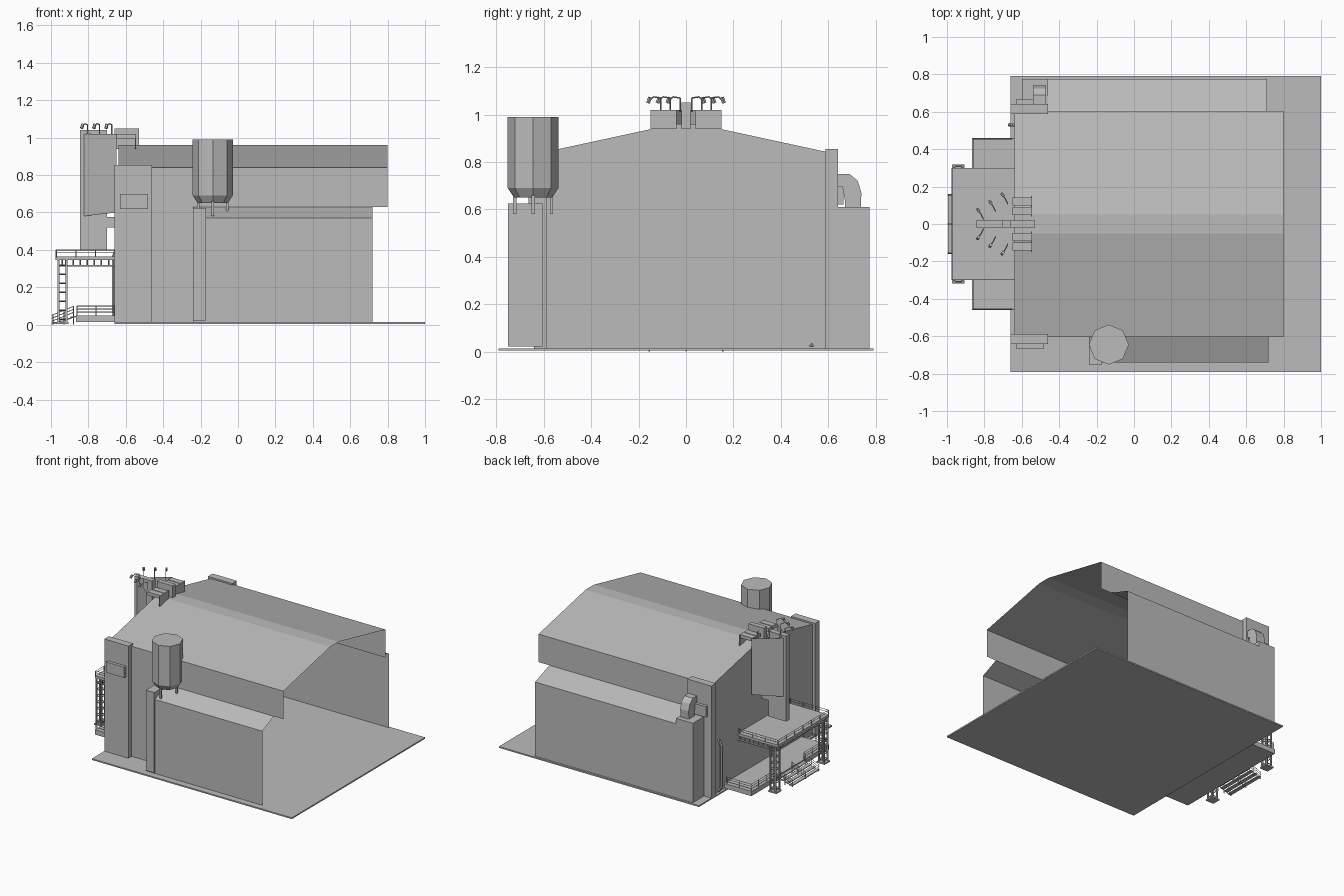
import bpy, bmesh, math
from mathutils import Vector

cube = bpy.data.objects.get("Cube")
if cube:
    bpy.data.objects.remove(cube, do_unlink=True)

grey = bpy.data.materials.new("plain_grey")
grey.use_nodes = True
grey.diffuse_color = (0.5, 0.5, 0.5, 1)
grey.node_tree.nodes["Principled BSDF"].inputs["Base Color"].default_value = (0.5, 0.5, 0.5, 1)


def finish(name, bm):
    mesh = bpy.data.meshes.new(name)
    bm.to_mesh(mesh)
    bm.free()
    mesh.materials.append(grey)
    obj = bpy.data.objects.new(name, mesh)
    bpy.context.collection.objects.link(obj)
    return obj


def add_box(bm, x, y, z):
    lo, hi = Vector((x[0], y[0], z[0])), Vector((x[1], y[1], z[1]))
    verts = bmesh.ops.create_cube(bm, size=1)["verts"]
    for v in verts:
        v.co = (lo + hi) / 2 + v.co * (hi - lo)


def box(name, x, y, z):
    bm = bmesh.new()
    add_box(bm, x, y, z)
    return finish(name, bm)


def add_rod(bm, a, b, r, sides=4):
    a, b = Vector(a), Vector(b)
    d = b - a
    verts = bmesh.ops.create_cone(bm, segments=sides, radius1=r, radius2=r,
                                  depth=d.length, cap_ends=True)["verts"]
    turn = d.to_track_quat("Z", "Y")
    for v in verts:
        v.co = (a + b) / 2 + turn @ v.co


def add_path(bm, pts, r, sides=4):
    for a, b in zip(pts, pts[1:]):
        add_rod(bm, a, b, r, sides)


def sheet(name, profile, x0, x1):
    """Sweep an open (y, z) profile along x as a single skin."""
    bm = bmesh.new()
    rows = [[bm.verts.new((x, y, z)) for y, z in profile] for x in (x0, x1)]
    for i in range(len(profile) - 1):
        bm.faces.new((rows[0][i], rows[1][i], rows[1][i + 1], rows[0][i + 1]))
    return finish(name, bm)


def polygon(name, pts):
    bm = bmesh.new()
    bm.faces.new([bm.verts.new(p) for p in pts])
    return finish(name, bm)


# Ground slab
box("ground_slab", (-0.66, 1), (-0.79, 0.79), (0.004, 0.014))

# Hall: roof with hanging side walls, open at the +x end
roof = [(-0.605, 0.84), (-0.05, 0.96), (0.05, 0.96), (0.605, 0.84)]
sheet("hall_roof", [(-0.605, 0.63)] + roof + [(0.605, 0.63)], -0.64, 0.80)
polygon("hall_end_wall", [(-0.64, y, z) for y, z in
                          [(-0.605, 0.014)] + roof + [(0.605, 0.014)]])
sheet("hall_front_lower_wall", [(-0.605, 0.014), (-0.605, 0.63)], -0.64, -0.24)
sheet("hall_back_lower_wall", [(0.605, 0.63), (0.605, 0.014)], -0.64, -0.46)

# Side annexes with sloping roofs
sheet("front_annex", [(-0.74, 0.014), (-0.74, 0.57), (-0.605, 0.63)], -0.24, 0.72)
sheet("back_annex", [(0.605, 0.63), (0.775, 0.57), (0.775, 0.014)], -0.46, 0.71)
box("front_annex_block", (-0.24, -0.17), (-0.75, -0.605), (0.022, 0.625))
box("back_annex_block", (-0.60, -0.46), (0.63, 0.775), (0.014, 0.61))

# Corner pillars with their hoods
for side, name in ((-1, "front"), (1, "back")):
    ys = sorted((side * 0.588, side * 0.642))
    box(name + "_pillar", (-0.66, -0.46), ys, (0.014, 0.855))
    box(name + "_hood", (-0.63, -0.48), sorted((side * 0.642, side * 0.665)), (0.62, 0.70))

# Bent duct over the back annex
duct = [(0.59, 0.75), (0.69, 0.75), (0.725, 0.72), (0.74, 0.67), (0.735, 0.57),
        (0.67, 0.57), (0.67, 0.64), (0.66, 0.695), (0.59, 0.70)]
bm = bmesh.new()
face = bm.faces.new([bm.verts.new((-0.54, y, z)) for y, z in duct])
grown = bmesh.ops.extrude_face_region(bm, geom=[face])["geom"]
bmesh.ops.translate(bm, vec=(0.07, 0, 0), verts=[g for g in grown if isinstance(g, bmesh.types.BMVert)])
bmesh.ops.recalc_face_normals(bm, faces=bm.faces)
finish("bent_duct", bm)

# Silo: eight-sided drum, tapered foot, legs
bm = bmesh.new()
rings = []
for r, z in ((0.08, 0.65), (0.107, 0.69), (0.107, 0.99)):
    rings.append([bm.verts.new((-0.135 + r * math.cos(k * math.pi / 4),
                                -0.645 + r * math.sin(k * math.pi / 4), z)) for k in range(8)])
for low, high in zip(rings, rings[1:]):
    for k in range(8):
        n = (k + 1) % 8
        bm.faces.new((low[k], low[n], high[n], high[k]))
bm.faces.new(rings[-1])
bm.faces.new(rings[0][::-1])
for k in range(4):
    x = -0.135 + 0.078 * math.cos(k * math.pi / 2)
    y = -0.645 + 0.078 * math.sin(k * math.pi / 2)
    add_box(bm, (x - 0.007, x + 0.007), (y - 0.007, y + 0.007), (0.58, 0.68))
finish("silo", bm)

# Wedge-shaped tower: two slanted panels meeting at a fin
for side, name in ((-1, "front"), (1, "back")):
    a, b = (-0.65, side * 0.15), (-0.83, side * 0.015)
    polygon(name + "_tower_panel", [(*a, 0.60), (*b, 0.58), (*b, 1.02), (*a, 1.02)][::side])
box("tower_fin", (-0.845, -0.70), (-0.02, 0.02), (0.40, 1.04))
box("tower_brace", (-0.83, -0.64), (-0.02, 0.02), (0.52, 0.575))

# Brackets holding the tower to the roof
bm = bmesh.new()
for y in (-0.12, -0.07, 0.07, 0.12):
    add_box(bm, (-0.65, -0.545), (y - 0.022, y + 0.022), (0.995, 1.02))
    add_box(bm, (-0.552, -0.545), (y - 0.03, y + 0.03), (0.94, 1.02))
add_box(bm, (-0.66, -0.53), (-0.018, 0.018), (0.94, 1.05))
finish("roof_brackets", bm)

# Spotlights on hooked arms
bm = bmesh.new()
for side in (-1, 1):
    for x, y in ((-0.70, 0.152), (-0.765, 0.112), (-0.83, 0.07)):
        foot = (x + 0.025, side * (y - 0.045))
        add_path(bm, [(*foot, 1.01), (*foot, 1.07), (x + 0.01, side * (y - 0.015), 1.075),
                      (x, side * y, 1.06)], 0.003)
        add_rod(bm, (x, side * y, 1.072), (x - 0.006, side * (y + 0.008), 1.05), 0.009, 6)
finish("spotlights", bm)

# Low terrace with side and outer railings
box("low_terrace", (-0.865, -0.64), (-0.46, 0.46), (0.014, 0.05))
bm = bmesh.new()
for side in (-1, 1):
    y = side * 0.455
    for z in (0.068, 0.084, 0.1):
        add_path(bm, [(-0.65, y, z), (-0.86, y, z), (-0.86, side * 0.17, z)], 0.002)
    for x in (-0.66, -0.76, -0.86):
        add_rod(bm, (x, y, 0.05), (x, y, 0.1), 0.003)
    for k in range(3):
        p = side * (0.17 + k * 0.1)
        add_rod(bm, (-0.86, p, 0.05), (-0.86, p, 0.1), 0.003)
finish("terrace_railing", bm)

# Entrance stairs
bm = bmesh.new()
for k in range(4):
    x = -0.995 + k * 0.033
    add_box(bm, (x, x + 0.028), (-0.16, 0.16), (0.008 + k * 0.01, 0.014 + k * 0.01))
for y in (-0.155, 0, 0.155):
    add_path(bm, [(-0.997, y, 0.003), (-0.865, y, 0.045)], 0.003)
    for dz in (0.018, 0.034, 0.05):
        add_path(bm, [(-0.997, y, dz), (-0.96, y, dz + 0.015), (-0.88, y, dz + 0.048)], 0.002)
    for x, z in ((-0.99, 0.05), (-0.93, 0.08), (-0.88, 0.1)):
        add_rod(bm, (x, y, 0.0), (x, y, z), 0.0025)
finish("entrance_stairs", bm)

# Raised deck, its railing and the truss below
box("raised_deck", (-0.975, -0.635), (-0.30, 0.30), (0.345, 0.365))
bm = bmesh.new()
for z in (0.385, 0.4):
    add_path(bm, [(-0.64, -0.298, z), (-0.972, -0.298, z), (-0.972, 0.298, z), (-0.64, 0.298, z)], 0.002)
for side in (-1, 1):
    for k in range(4):
        add_rod(bm, (-0.972 + k * 0.105, side * 0.298, 0.36), (-0.972 + k * 0.105, side * 0.298, 0.4), 0.003)
for k in range(7):
    add_rod(bm, (-0.972, -0.3 + k * 0.1, 0.36), (-0.972, -0.3 + k * 0.1, 0.4), 0.003)
finish("deck_railing", bm)

bm = bmesh.new()
for y in (-0.29, 0.29):
    add_box(bm, (-0.96, -0.64), (y - 0.008, y + 0.008), (0.31, 0.318))
    for k in range(8):
        x = -0.92 + k * 0.038
        add_rod(bm, (x, y, 0.314), (x, y, 0.345), 0.004)
add_box(bm, (-0.948, -0.932), (-0.29, 0.29), (0.31, 0.318))
for k in range(14):
    y = -0.27 + k * 0.0415
    add_rod(bm, (-0.94, y, 0.314), (-0.94, y, 0.345), 0.004)
finish("deck_truss", bm)

# Lattice legs under the deck corners
for side, name in ((-1, "front"), (1, "back")):
    bm = bmesh.new()
    ys = (side * 0.265, side * 0.308)
    for x in (-0.96, -0.917):
        for y in ys:
            add_box(bm, (x - 0.005, x + 0.005), (y - 0.005, y + 0.005), (0.008, 0.345))
    for k in range(7):
        z = 0.03 + k * 0.048
        for y in ys:
            add_rod(bm, (-0.96, y, z), (-0.917, y, z), 0.004)
        for x in (-0.96, -0.917):
            add_rod(bm, (x, ys[0], z), (x, ys[1], z), 0.004)
    add_box(bm, (-0.972, -0.905), sorted((side * 0.255, side * 0.318)), (0.004, 0.014))
    finish(name + "_lattice_leg", bm)

# Service pipe on the end wall
bm = bmesh.new()
add_path(bm, [(-0.642, 0.53, 0.02), (-0.665, 0.53, 0.06), (-0.665, 0.53, 0.36),
              (-0.65, 0.53, 0.40), (-0.635, 0.53, 0.40)], 0.01, 6)
finish("service_pipe", bm)
